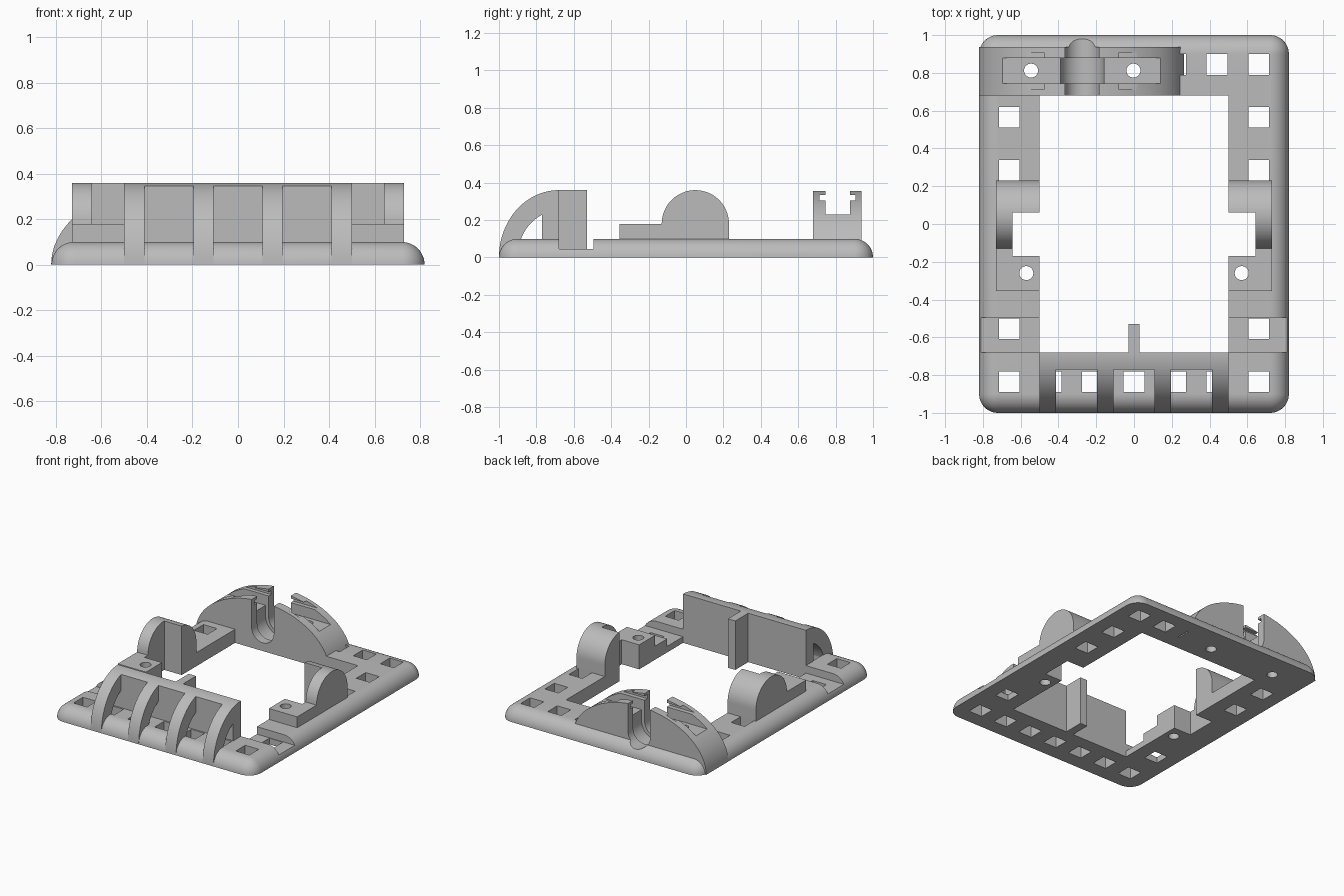
import bpy, bmesh
from math import sin, cos, pi, acos

default = bpy.data.objects.get("Cube")
if default:
    bpy.data.objects.remove(default, do_unlink=True)

grey = bpy.data.materials.new("plain grey")
grey.use_nodes = True
colour = (0.5, 0.5, 0.5, 1)
grey.diffuse_color = colour
grey.node_tree.nodes["Principled BSDF"].inputs["Base Color"].default_value = colour


def finish(name, bm):
    bmesh.ops.recalc_face_normals(bm, faces=bm.faces[:])
    mesh = bpy.data.meshes.new(name)
    bm.to_mesh(mesh)
    bm.free()
    mesh.materials.append(grey)
    obj = bpy.data.objects.new(name, mesh)
    bpy.context.collection.objects.link(obj)
    return obj


def add_prism(bm, points, axis, lo, hi):
    """Extrude a 2D outline along an axis from lo to hi."""
    def place(p, d):
        co = list(p)
        co.insert("XYZ".index(axis), d)
        return bm.verts.new(co)
    a = [place(p, lo) for p in points]
    b = [place(p, hi) for p in points]
    bm.faces.new(a)
    bm.faces.new(b[::-1])
    for i in range(len(a)):
        j = (i + 1) % len(a)
        bm.faces.new((a[i], b[i], b[j], a[j]))


def prism(name, points, axis, lo, hi):
    bm = bmesh.new()
    add_prism(bm, points, axis, lo, hi)
    return finish(name, bm)


def rect(x0, x1, y0, y1):
    return [(x0, y0), (x1, y0), (x1, y1), (x0, y1)]


def arc(cx, cy, rx, ry, a0, a1, n=32):
    return [(cx + rx * cos(a0 + (a1 - a0) * i / n),
             cy + ry * sin(a0 + (a1 - a0) * i / n)) for i in range(n + 1)]


def cut(targets, *cutters):
    for cutter in cutters:
        cutter.hide_render = True
        for obj in targets:
            mod = obj.modifiers.new("cut", 'BOOLEAN')
            mod.operation = 'DIFFERENCE'
            mod.solver = 'EXACT'
            mod.object = cutter
            bpy.context.view_layer.objects.active = obj
            bpy.ops.object.modifier_apply(modifier=mod.name)
        bpy.data.objects.remove(cutter, do_unlink=True)


# Base plate with quarter-round outer edge and rounded corners
R = 0.1
bm = bmesh.new()
rings = []
for k in range(13):
    t = pi / 2 * k / 12
    ring = []
    for q, (sx, sy) in enumerate([(1, 1), (-1, 1), (-1, -1), (1, -1)]):
        pts = arc(sx * (0.82 - R), sy * (1 - R), R * cos(t), R * cos(t),
                  q * pi / 2, (q + 1) * pi / 2, 12)
        ring += [bm.verts.new((x, y, R * sin(t))) for x, y in pts]
    rings.append(ring)
for lower, upper in zip(rings, rings[1:]):
    for i in range(len(lower)):
        j = (i + 1) % len(lower)
        bm.faces.new((lower[i], lower[j], upper[j], upper[i]))
bm.faces.new(rings[0])
bm.faces.new(rings[-1])
bmesh.ops.remove_doubles(bm, verts=bm.verts[:], dist=1e-5)
base = finish("base_frame", bm)
cut([base], prism("opening", rect(-0.5, 0.5, -0.68, 0.68), 'Z', -1, 1),
    prism("trench", rect(-0.68, -0.495, 0.045, 1), 'X', -2, 2))

# Square holes around the frame
centres = [(0.22 * i, y) for i in range(-3, 4) for y in (-0.835, 0.845)]
centres += [(s * 0.66, y) for s in (-1, 1) for y in (-0.555, 0.285, 0.565)]
bm = bmesh.new()
for x, y in centres:
    h = 0.055
    add_prism(bm, rect(x - h, x + h, y - h, y + h), 'Z', -1, 1)
cut([base], finish("square_holes", bm))

# Rear arch with lengthwise slot and nut groove
CX = -0.278
arch = prism("rear_arch", arc(CX, 0, 0.543, 0.36, 0, pi, 64), 'Y', 0.68, 0.938)
cut([arch], prism("slot", rect(0.745, 0.878, 0.23, 1), 'X', -2, 2),
    prism("nut_groove", rect(0.713, 0.907, 0.305, 0.335), 'X', -0.6, 0.05))


# Rounded channel across the arch, widened in the middle
def channel(r, lo, hi):
    outline = arc(CX + 0.003, 0.15, r, r, pi, 2 * pi)
    outline += [(CX + 0.003 + r, 1), (CX + 0.003 - r, 1)]
    return prism("channel", outline, 'Y', lo, hi)


cut([arch, base], channel(0.09, 0.6, 1.2), channel(0.115, 0.745, 0.878))

# Side supports: low step plus tall round-topped post
supports = []
outline = [(-0.355, 0), (0.23, 0)] + arc(0.05, 0.18, 0.18, 0.18, 0, pi)
outline += [(-0.355, 0.18)]
for side, s in (("left", 1), ("right", -1)):
    post = prism(side + "_support", outline, 'X', *sorted((s * 0.5, s * 0.73)))
    cut([post, base], prism("notch", rect(*sorted((s * 0.4, s * 0.642)), -0.17, 0.06),
                            'Z', -1, 1))
    supports.append(post)

# Round screw holes
bm = bmesh.new()
for x, y in ((-0.545, 0.812), (-0.003, 0.812), (0.57, -0.26), (-0.57, -0.26)):
    add_prism(bm, arc(x, y, 0.037, 0.037, 0, 2 * pi, 32)[:-1], 'Z', -1, 1)
drill = finish("screw_holes", bm)
cut([base, arch] + supports, drill)

# Front wall, its curved ribs and the rear fin
start = acos(0.09 / 0.32)
wall = prism("front_wall", [(-0.68, 0), (-0.77, 0)]
             + arc(-0.68, 0, -0.32, 0.36, start, pi / 2, 8), 'X', -0.5, 0.5)
inner = acos(0.09 / 0.22)
rib_outline = arc(-0.68, 0, -0.32, 0.36, 0, start) + arc(-0.68, 0, -0.22, 0.25, inner, 0)
ribs = [prism("front_rib", rib_outline, 'X', x - 0.044, x + 0.044)
        for x in (-0.456, -0.152, 0.152, 0.456)]
fin = prism("centre_fin", rect(-0.03, 0.03, -0.68, -0.53), 'Z', 0, 0.36)

# Smooth curves, sharp corners
bpy.ops.object.select_all(action='DESELECT')
parts = [base, arch, wall, fin] + supports + ribs
for obj in parts:
    obj.select_set(True)
bpy.context.view_layer.objects.active = base
bpy.ops.object.shade_smooth_by_angle(angle=pi / 6)
